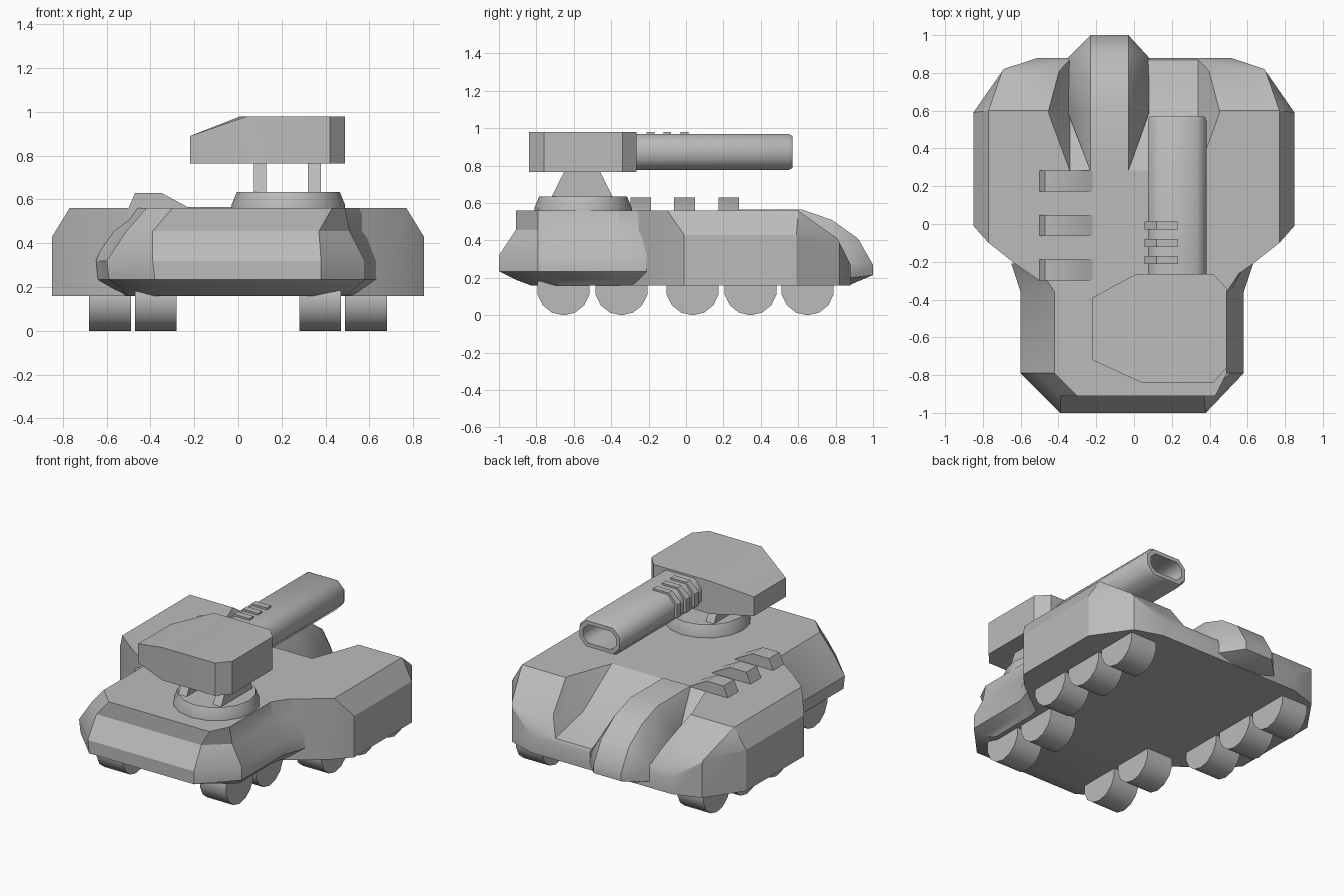
import bpy, bmesh, math
from mathutils import Vector

cube = bpy.data.objects.get("Cube")
if cube:
    bpy.data.objects.remove(cube)

grey = bpy.data.materials.new("plain grey")
grey.use_nodes = True
COLOUR = (0.5, 0.5, 0.5, 1)
grey.diffuse_color = COLOUR
grey.node_tree.nodes["Principled BSDF"].inputs["Base Color"].default_value = COLOUR


def finish(bm, name, angle=30):
    bmesh.ops.recalc_face_normals(bm, faces=bm.faces)
    mesh = bpy.data.meshes.new(name)
    bm.to_mesh(mesh)
    bm.free()
    obj = bpy.data.objects.new(name, mesh)
    bpy.context.collection.objects.link(obj)
    mesh.materials.append(grey)
    smooth(obj, angle)
    return obj


def smooth(obj, angle=30):
    bpy.ops.object.select_all(action='DESELECT')
    obj.select_set(True)
    bpy.context.view_layer.objects.active = obj
    bpy.ops.object.shade_smooth_by_angle(angle=math.radians(angle))


def loft(rings):
    """Skin a list of equal point rings and cap both ends."""
    bm = bmesh.new()
    rows = [[bm.verts.new(p) for p in ring] for ring in rings]
    n = len(rows[0])
    for a, b in zip(rows, rows[1:]):
        for i in range(n):
            j = (i + 1) % n
            bm.faces.new((a[i], a[j], b[j], b[i]))
    bm.faces.new(rows[0])
    bm.faces.new(rows[-1])
    return bm


def slab_y(profile, y0, y1):
    return loft([[(x, y, z) for x, z in profile] for y in (y0, y1)])


def slab_x(profile, x0, x1):
    return loft([[(x, y, z) for y, z in profile] for x in (x0, x1)])


def cut(bm, point, normal):
    geom = bm.verts[:] + bm.edges[:] + bm.faces[:]
    res = bmesh.ops.bisect_plane(bm, geom=geom, dist=1e-5, plane_co=point,
                                 plane_no=normal, clear_outer=True)
    edges = [e for e in res["geom_cut"] if isinstance(e, bmesh.types.BMEdge)]
    if edges:
        bmesh.ops.holes_fill(bm, edges=edges)


# Rear hull: plan prism trimmed by the side bevels and the sloping tail
half = [(0.5, -0.3), (0.63, -0.21), (0.77, -0.1), (0.85, -0.01),
        (0.85, 0.59), (0.69, 0.82), (0.51, 0.88)]
plan = half + [(-x, y) for x, y in reversed(half)]
bm = loft([[(x, y, z) for x, y in plan] for z in (0.16, 0.56)])
cut(bm, (0, 0.6, 0.56), (0, 0.15, 0.21))
cut(bm, (0, 0.81, 0.41), (0, 0.14, 0.07))
for s in (1, -1):
    cut(bm, (s * 0.85, 0, 0.43), (s * 0.13, 0, 0.08))
    cut(bm, (s * 0.77, 0.6, 0.56), (s * 0.30, 0.224, 0.168))
hull = finish(bm, "rear_hull")

# Tail recess with a sloping floor and flared walls
rings = []
for y, z in ((0.28, 0.562), (0.58, 0.36), (0.95, 0.275)):
    w = 0.34 + 0.55 * (0.7 - z)
    rings.append([(-0.34, y, z), (0.34, y, z), (w, y, 0.7), (-w, y, 0.7)])
cutter = finish(loft(rings), "recess_cutter")
cutter.hide_render = True
mod = hull.modifiers.new("recess", 'BOOLEAN')
mod.operation = 'DIFFERENCE'
mod.solver = 'EXACT'
mod.object = cutter
bpy.context.view_layer.objects.active = hull
bpy.ops.object.modifier_apply(modifier=mod.name)
bpy.data.objects.remove(cutter)
smooth(hull)


# Front hull: stacked outlines, flaring where they meet the rear hull
def outline(z, y_front, y_corner, left, right, flare):
    nl, nr = left - 0.2 * abs(y_front - y_corner) / 0.2, right - 0.2
    if z > 0.4:
        nr = right - 0.06 if z > 0.5 else right - 0.14
    return [(-nl, y_front, z), (nr, y_front, z), (right, y_corner, z),
            (right, -0.36, z), (right + flare, -0.21, z),
            (-left - flare, -0.21, z), (-left, -0.36, z), (-left, y_corner, z)]


finish(loft([
    outline(0.16, -0.83, -0.68, 0.50, 0.50, 0.03),
    outline(0.19, -0.91, -0.76, 0.53, 0.53, 0.05),
    outline(0.235, -1.0, -0.79, 0.59, 0.58, 0.05),
    outline(0.32, -1.0, -0.79, 0.60, 0.58, 0.05),
    outline(0.455, -0.91, -0.79, 0.51, 0.51, 0.08),
    outline(0.56, -0.91, -0.79, 0.42, 0.49, 0.10)]), "front_hull")

# Rounded tail pod sitting off centre in the recess
bm = bmesh.new()
ridge = [(0.28, 0.565), (0.62, 0.565), (0.78, 0.51), (0.92, 0.41),
         (1.0, 0.27), (1.0, 0.215), (0.87, 0.16), (0.28, 0.2)]
flank = [(0.59, 0.37), (0.88, 0.28), (0.88, 0.2), (0.59, 0.2)]
for xs, pts in (((-0.23, -0.03), ridge), ((-0.35, 0.08), flank)):
    for x in xs:
        for y, z in pts:
            bm.verts.new((x, y, z))
res = bmesh.ops.convex_hull(bm, input=bm.verts)
bmesh.ops.delete(bm, geom=[v for v in bm.verts if not v.link_faces], context='VERTS')
bmesh.ops.dissolve_limit(bm, angle_limit=0.02, verts=bm.verts, edges=bm.edges)
finish(bm, "tail_pod", 32)

# Three wedge vents on the right of the deck
vent = [(-0.51, 0.54), (-0.47, 0.63), (-0.35, 0.63), (-0.22, 0.56), (-0.22, 0.54)]
for i, y in enumerate((0.228, -0.008, -0.243)):
    finish(slab_y(vent, y - 0.055, y + 0.055), f"deck_vent_{i + 1}")


# Wheels: two inner pairs in front, three outer pairs behind
for i, y in enumerate((-0.655, -0.345, 0.035, 0.345, 0.65)):
    for side in (-1, 1):
        x = side * (0.375 if i < 2 else 0.585)
        circle = [(y + 0.142 * math.cos(a), 0.142 + 0.142 * math.sin(a))
                  for a in (math.tau * (k + 0.5) / 14 for k in range(14))]
        label = "left" if side > 0 else "right"
        finish(slab_x(circle, x - 0.095, x + 0.095), f"{label}_wheel_{i + 1}")

# Turret ring and its two struts
CX, CY = 0.23, -0.55
rings = [[(CX + r * math.cos(math.tau * k / 16), CY + r * math.sin(math.tau * k / 16), z)
          for k in range(16)] for r, z in ((0.26, 0.55), (0.26, 0.575), (0.235, 0.635))]
finish(loft(rings), "turret_ring")
strut = [(-0.72, 0.63), (-0.39, 0.63), (-0.46, 0.77), (-0.65, 0.77)]
for x, label in ((0.1, "right"), (0.35, "left")):
    finish(slab_x(strut, x - 0.03, x + 0.03), f"{label}_strut")

# Turret: faceted block whose roof drops on the right
plan = [(-0.22, -0.39), (-0.22, -0.72), (0.04, -0.84), (0.42, -0.84),
        (0.49, -0.76), (0.49, -0.34), (0.42, -0.265), (0.01, -0.265)]
bm = loft([[(x, y, 0.765) for x, y in plan],
           [(x, y, 0.89 if x < -0.2 else 0.98) for x, y in plan]])
roof = [f for f in bm.faces if all(v.co.z > 0.8 for v in f.verts)]
crease = [v for v in roof[0].verts if v.co.x in (min((w.co.x for w in roof[0].verts if w.co.x > -0.2)),)
          or abs(v.co.x - 0.04) < 0.001]
bmesh.ops.connect_verts(bm, verts=crease)
finish(bm, "turret")

# Gun barrel: flattened octagonal tube with a hollow mouth
section = [(s * x, z) for s, x, z in (
    (-1, 0.155, -0.04), (-1, 0.105, -0.095), (1, 0.105, -0.095), (1, 0.155, -0.04),
    (1, 0.155, 0.04), (1, 0.105, 0.095), (-1, 0.105, 0.095), (-1, 0.155, 0.04))]
BX, BZ = 0.228, 0.873


def tube(y, inset):
    kx, kz = 1 - inset / 0.155, 1 - inset / 0.095
    return [(BX + x * kx, y, BZ + z * kz) for x, z in section]


finish(loft([tube(-0.3, 0), tube(0.55, 0), tube(0.57, 0.01),
             tube(0.57, 0.035), tube(0.25, 0.035)]), "gun_barrel", 50)

# Cooling ribs wrapped around the right shoulder of the barrel
rib = [(0.23, 0.95), (0.23, 0.98), (0.118, 0.98), (0.055, 0.918),
       (0.055, 0.83), (0.1, 0.83), (0.1, 0.9), (0.14, 0.95)]
for i, y in enumerate((-0.19, -0.1, -0.008)):
    finish(slab_y(rib, y - 0.021, y + 0.021), f"barrel_rib_{i + 1}")
